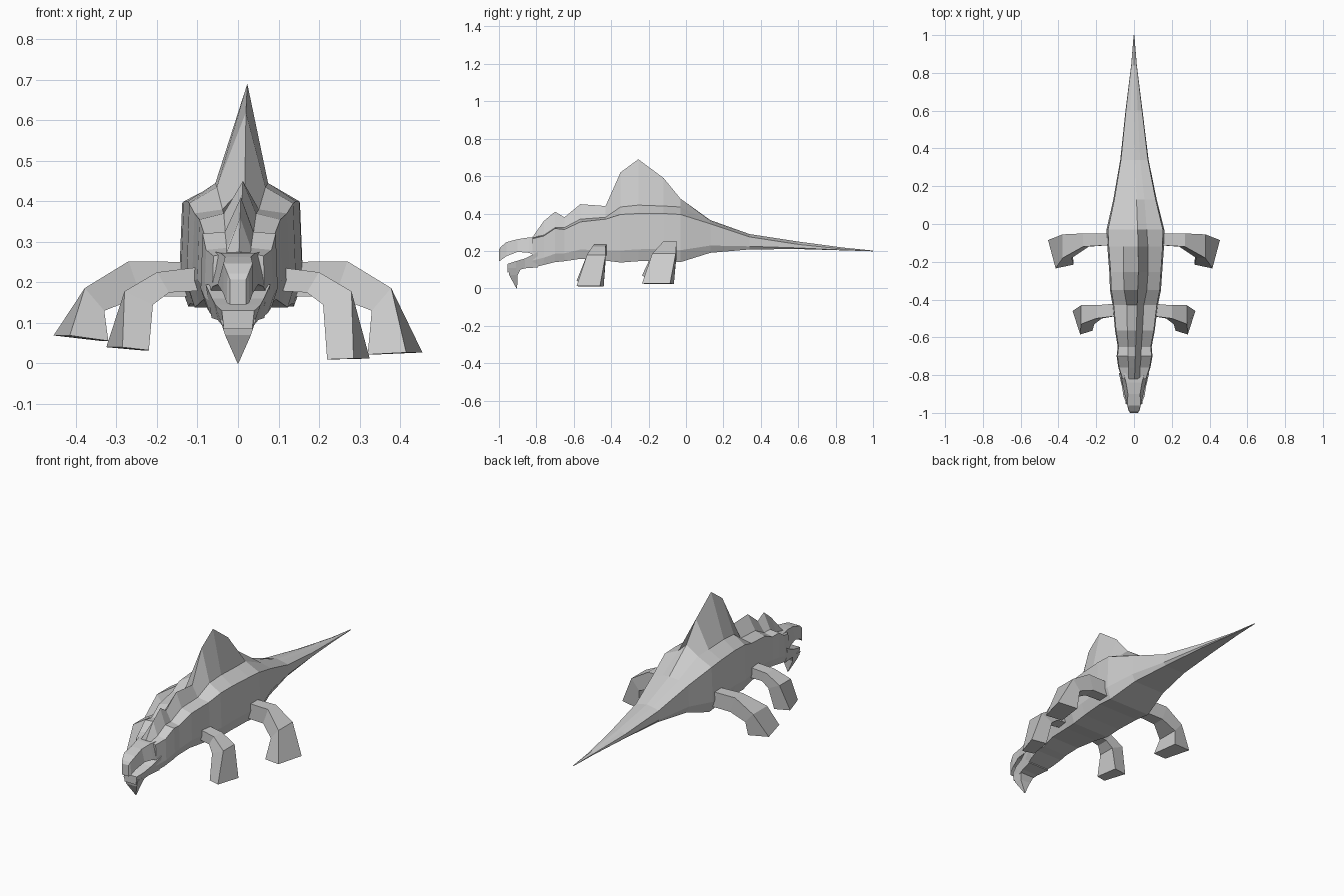
import bpy, bmesh


def loft(name, rings):
    """Skin a chain of equal-sized point rings and cap both ends."""
    bm = bmesh.new()
    vs = [[bm.verts.new(p) for p in ring] for ring in rings]
    n = len(vs[0])
    for a, b in zip(vs, vs[1:]):
        for i in range(n):
            j = (i + 1) % n
            bm.faces.new((a[i], a[j], b[j], b[i]))
    bm.faces.new(vs[0])
    bm.faces.new(vs[-1])
    bmesh.ops.recalc_face_normals(bm, faces=bm.faces[:])
    mesh = bpy.data.meshes.new(name)
    bm.to_mesh(mesh)
    bm.free()
    obj = bpy.data.objects.new(name, mesh)
    bpy.context.collection.objects.link(obj)
    return obj


# Body, back sail and tail: y, ridge z, sail base half width and z,
# shoulder z, half width, belly z
stations = [
    (-0.82, 0.275, 0.030, 0.272, 0.265, 0.065, 0.110),
    (-0.76, 0.360, 0.030, 0.285, 0.280, 0.085, 0.125),
    (-0.70, 0.410, 0.035, 0.325, 0.320, 0.095, 0.140),
    (-0.65, 0.380, 0.035, 0.325, 0.315, 0.090, 0.145),
    (-0.565, 0.45, 0.040, 0.370, 0.355, 0.105, 0.158),
    (-0.43, 0.440, 0.045, 0.380, 0.370, 0.120, 0.148),
    (-0.35, 0.620, 0.060, 0.435, 0.395, 0.135, 0.138),
    (-0.255, 0.69, 0.065, 0.445, 0.400, 0.140, 0.145),
    (-0.12, 0.590, 0.065, 0.440, 0.400, 0.150, 0.148),
    (-0.03, 0.480, 0.060, 0.435, 0.395, 0.153, 0.140),
    (0.13, 0.365, 0.050, 0.360, 0.345, 0.115, 0.190),
    (0.34, 0.290, 0.030, 0.285, 0.275, 0.075, 0.208),
    (0.60, 0.250, 0.020, 0.245, 0.235, 0.045, 0.210),
    (0.84, 0.218, 0.008, 0.215, 0.210, 0.015, 0.203),
    (1.00, 0.202, 0.001, 0.201, 0.200, 0.002, 0.198),
]


def body_ring(y, zr, sb, zb, zs, w, z0):
    cx = 0.01 * max(0, 1 - abs(y + 0.2) / 0.7)      # body leans slightly to +x
    zl = z0 + 0.25 * (zs - z0)
    half = [(sb, zb), (w * 0.95, zs), (w, zl), (w * 0.85, z0)]
    pts = [(2.5 * cx, zr)] + [(cx + x, z) for x, z in half]
    pts += [(cx - x, z) for x, z in reversed(half)]
    return [(x, y, z) for x, z in pts]


loft("body_and_tail", [body_ring(*s) for s in stations])


# Head: y, top half width, top z, bottom half width, bottom z
def head_ring(y, wt, zt, wb, zb):
    return [(-wt, y, zt), (wt, y, zt), (wb, y, zb), (-wb, y, zb)]


loft("upper_jaw", [head_ring(*r) for r in (
    (-0.79, 0.055, 0.275, 0.075, 0.165),
    (-0.84, 0.042, 0.272, 0.062, 0.190),
    (-0.90, 0.032, 0.263, 0.050, 0.195),
    (-0.96, 0.036, 0.247, 0.036, 0.172),
    (-0.99, 0.026, 0.222, 0.028, 0.150),
    (-1.00, 0.020, 0.207, 0.020, 0.145))])
loft("lower_jaw", [head_ring(*r) for r in (
    (-0.79, 0.080, 0.195, 0.065, 0.112),
    (-0.86, 0.064, 0.160, 0.050, 0.107),
    (-0.91, 0.056, 0.145, 0.040, 0.095),
    (-0.955, 0.04, 0.130, 0.035, 0.085))])

# Chin spike: z, half width, front y, back y
loft("chin_spike", [[(-w, f, z), (w, f, z), (w, b, z), (-w, b, z)]
                    for z, w, f, b in ((0.11, 0.045, -0.952, -0.88),
                                       (0.07, 0.032, -0.945, -0.90),
                                       (0.0, 0.001, -0.907, -0.903))])

# Legs: inner x, z, outer x, z, front y, back y
front_leg = [(0.08, 0.18, 0.08, 0.24, -0.485, -0.42),
             (0.17, 0.175, 0.20, 0.225, -0.50, -0.43),
             (0.21, 0.145, 0.28, 0.178, -0.53, -0.43),
             (0.22, 0.01, 0.325, 0.012, -0.585, -0.44)]
rear_leg = [(0.10, 0.165, 0.10, 0.25, -0.11, -0.05),
            (0.24, 0.165, 0.27, 0.252, -0.12, -0.05),
            (0.33, 0.13, 0.378, 0.186, -0.18, -0.055),
            (0.32, 0.022, 0.455, 0.027, -0.235, -0.065)]


def leg(name, rows, side, lift):
    rings = []
    for k, (xi, zi, xo, zo, f, b) in enumerate(rows):
        if side < 0 and k == len(rows) - 1:
            zi, zo = zi + lift * 0.8, zo + lift
        d = 0.02 if k == len(rows) - 1 else 0       # feet are turned outward
        rings.append([(side * xi, f + d, zi), (side * (xo - 2 * d), f, zo),
                      (side * xo, b - d, zo), (side * (xi + d), b, zi)])
    loft(name, rings)


for side, tag in ((1, "right"), (-1, "left")):
    leg("front_leg_" + tag, front_leg, side, 0.028)
    leg("rear_leg_" + tag, rear_leg, side, 0.042)
